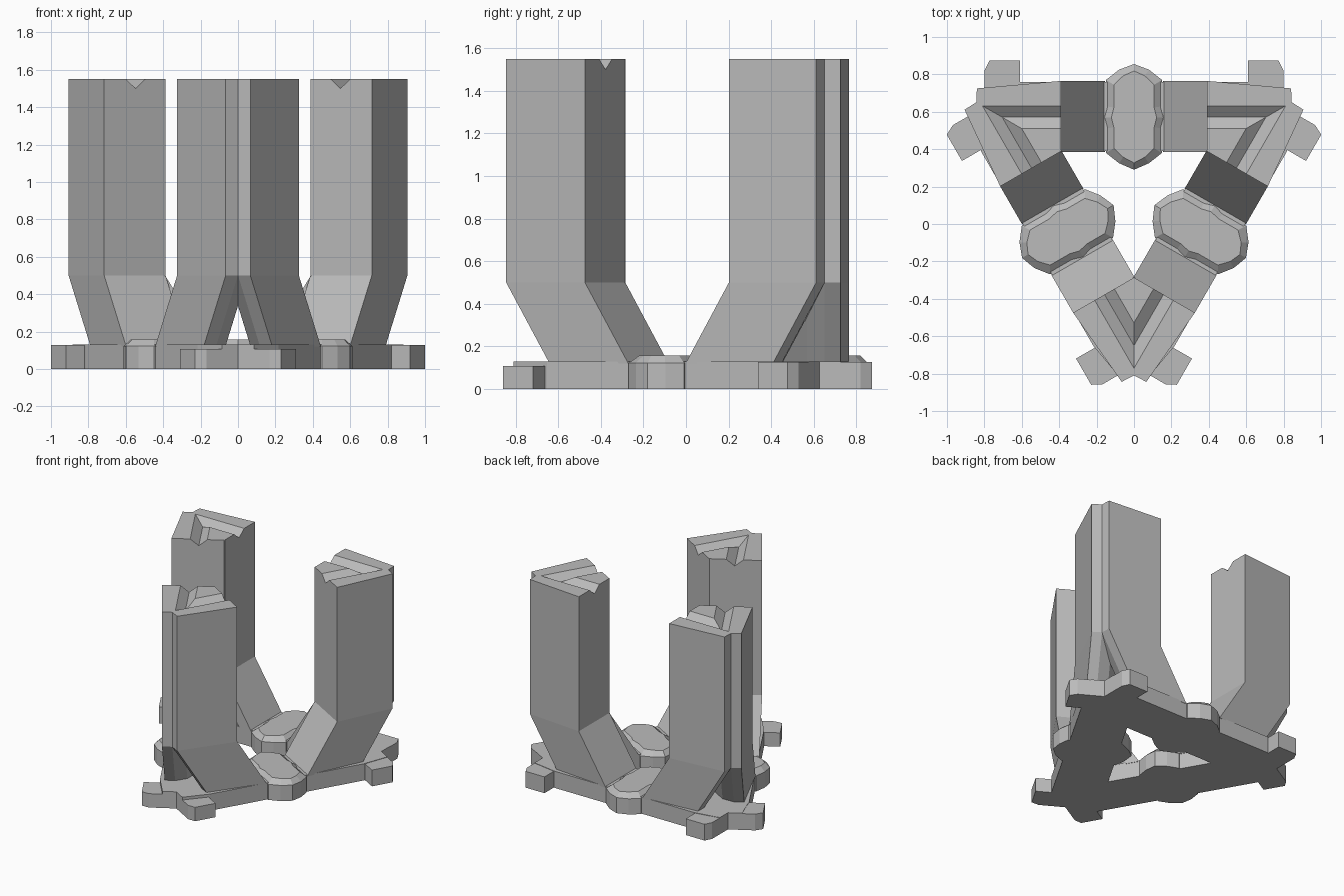
import bpy, bmesh
from math import radians
from mathutils import Matrix, Vector

if "Cube" in bpy.data.objects:
    bpy.data.objects.remove(bpy.data.objects["Cube"])

grey = bpy.data.materials.new("plain_grey")
grey.use_nodes = True
COLOUR = (0.5, 0.5, 0.5, 1)
grey.diffuse_color = COLOUR
grey.node_tree.nodes["Principled BSDF"].inputs["Base Color"].default_value = COLOUR

CENTRE = Vector((0, 0.164, 0))
TOP, KNEE, BASE = 1.55, 0.5, 0.13
LEAN = 0.235


def side_matrix(side, mirrored=False):
    """Place a part drawn on the back side onto one of the three sides."""
    turn = Matrix.Rotation(radians(120 * side), 4, 'Z')
    flip = Matrix.Diagonal((-1 if mirrored else 1, 1, 1, 1))
    return Matrix.Translation(CENTRE) @ turn @ Matrix.Translation(-CENTRE) @ flip


def finish(name, bm):
    bmesh.ops.remove_doubles(bm, verts=bm.verts, dist=0.003)
    bmesh.ops.recalc_face_normals(bm, faces=bm.faces)
    mesh = bpy.data.meshes.new(name)
    bm.to_mesh(mesh)
    bm.free()
    mesh.materials.append(grey)
    obj = bpy.data.objects.new(name, mesh)
    bpy.context.collection.objects.link(obj)
    return obj


def loft(bm, rings, matrix):
    """Closed solid through rings of points with equal counts."""
    loops = [[bm.verts.new(matrix @ Vector(p)) for p in ring] for ring in rings]
    n = len(loops[0])
    for a, b in zip(loops, loops[1:]):
        for i in range(n):
            j = (i + 1) % n
            bm.faces.new((a[i], a[j], b[j], b[i]))
    bm.faces.new(loops[0])
    bm.faces.new(loops[-1])


def flat(points, z, dx=0.0):
    return [(x + dx, y, z) for x, y in points]


# Plan of one half of a corner tower
INNER, OUTER = (-0.39, 0.386), (-0.39, 0.765)
TIP, NOTCH = (-0.84, 0.725), (-0.843, 0.651)
GROOVE = [(-0.81, 0.632), (-0.705, 0.571), (-0.60, 0.51)]


def tower_half(bm, matrix):
    """Upright half with a V groove running along its top."""
    def face(*points):
        bm.faces.new([bm.verts.new(matrix @ Vector(p)) for p in points])

    def at(point, z):
        return (point[0], point[1], z)

    depths = (TOP, TOP - 0.05, TOP)
    mitre = [at(g, z) for g, z in zip(GROOVE, depths)]
    ends = [(INNER[0], g[1], z) for g, z in zip(GROOVE, depths)]
    top = [at(p, TOP) for p in (INNER, OUTER, TIP, NOTCH)]
    low = [at(p, KNEE) for p in (INNER, OUTER, TIP, NOTCH)]
    face(top[1], top[2], top[3], mitre[0], ends[0])
    face(ends[0], mitre[0], mitre[1], ends[1])
    face(ends[1], mitre[1], mitre[2], ends[2])
    face(ends[2], mitre[2], top[0])
    face(low[0], low[1], top[1], *ends, top[0])
    face(low[1], low[2], top[2], top[1])
    face(low[2], low[3], top[3], top[2])
    face(*low)


# Splayed leg, drawn past the corner line so the pair crosses under the tower
LEG = [INNER, OUTER, TIP, NOTCH, (-0.80, 0.568), (-0.485, 0.386)]
CLAW = [(-0.61, 0.6), (-0.61, 0.874), (-0.772, 0.874), (-0.80, 0.82), (-0.80, 0.6)]

# Corners: towers, legs and claws
for corner, place in enumerate(("back_right", "front", "back_left")):
    halves = [side_matrix(corner), side_matrix(corner + 1, True)]
    bm = bmesh.new()
    for m in halves:
        tower_half(bm, m)
    finish(place + "_tower", bm)

    claw_top = 0.108 if place == "front" else 0.127
    for label, m in zip(("first", "second"), halves):
        bm = bmesh.new()
        loft(bm, [flat(LEG, KNEE), flat(LEG, BASE - 0.01, LEAN)], m)
        finish(f"{place}_{label}_leg", bm)
        bm = bmesh.new()
        loft(bm, [flat(CLAW, 0), flat(CLAW, claw_top)], m)
        finish(f"{place}_{label}_claw", bm)

# Base ring of three mitred bars
bar_half = [(-0.39, 0.389), (-0.80, 0.626), (-0.80, 0.725), (-0.60, 0.76)]
bar = bar_half + [(-x, y) for x, y in reversed(bar_half)]
bm = bmesh.new()
for side in range(3):
    loft(bm, [flat(bar, 0), flat(bar, BASE)], side_matrix(side))
finish("base_ring", bm)

# Rounded hubs halfway along the bars
half = [(0.08, 0.825), (0.15, 0.77), (0.15, 0.63), (0.168, 0.57),
        (0.15, 0.51), (0.15, 0.38), (0.08, 0.325)]
hub = [(0, 0.855)] + half + [(0, 0.29)] + [(-x, y) for x, y in reversed(half)]
cap = [(x * 0.72, 0.572 + (y - 0.572) * 0.87) for x, y in hub]
for side, place in enumerate(("back", "right", "left")):
    bm = bmesh.new()
    loft(bm, [flat(hub, 0), flat(hub, 0.122), flat(cap, 0.157)], side_matrix(side))
    finish(place + "_hub", bm)
